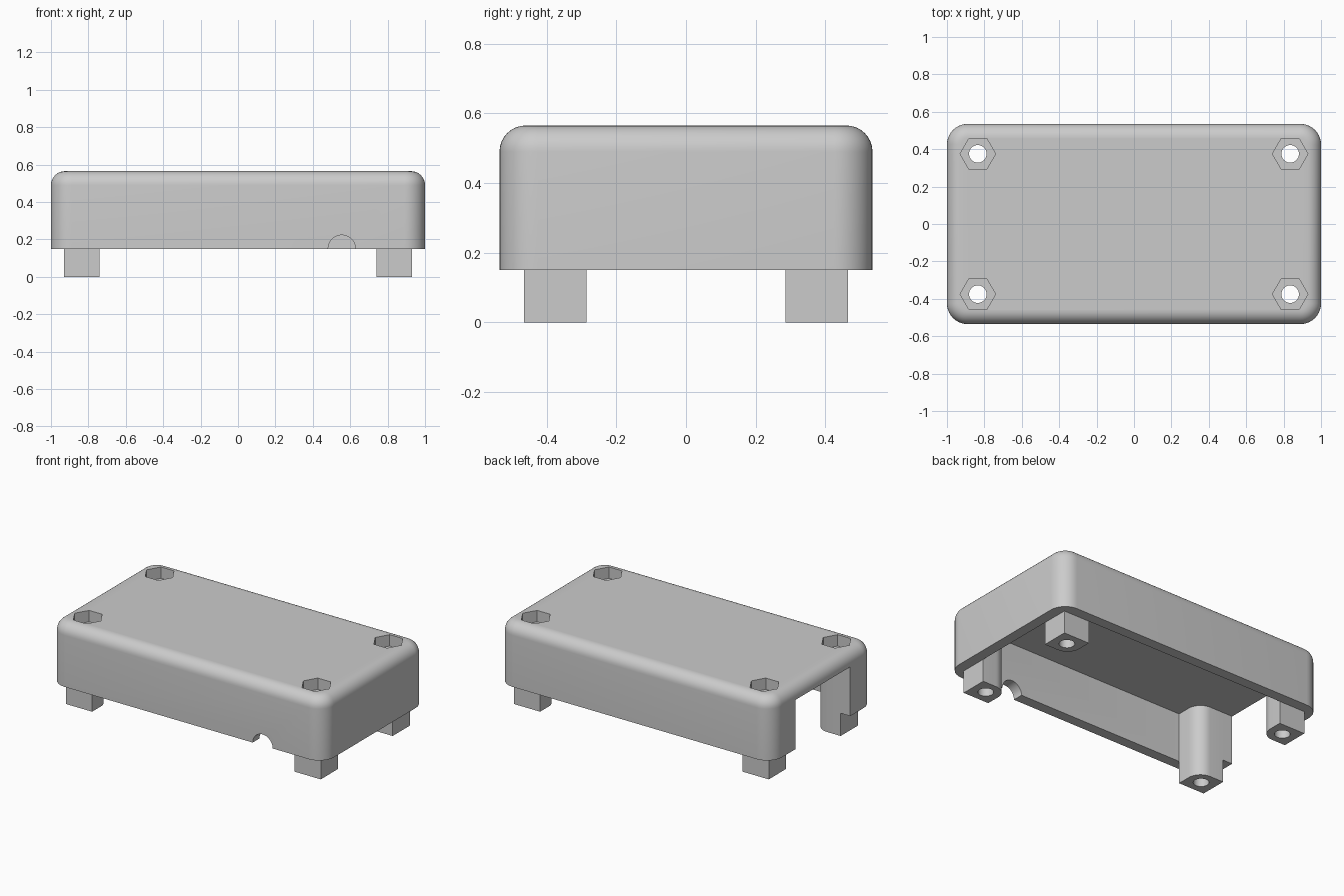
import bpy, bmesh
from math import sin, cos, pi, radians

cube = bpy.data.objects.get("Cube")
if cube:
    bpy.data.objects.remove(cube)

grey = bpy.data.materials.new("light grey plastic")
grey.use_nodes = True
COLOUR = (0.6, 0.6, 0.6, 1)
grey.diffuse_color = COLOUR
grey.node_tree.nodes["Principled BSDF"].inputs["Base Color"].default_value = COLOUR

# Main sizes
HX, HY, CORNER, FILLET, WALL = 1.0, 0.535, 0.11, 0.075, 0.07
RIM, CEILING, TOP = 0.15, 0.475, 0.565
POST_X, POST_Y, POST_HX, POST_HY = 0.835, 0.375, 0.095, 0.09


def outline(hx, hy, radii, steps=10):
    """Rectangle outline with one radius per corner, counterclockwise from +x +y."""
    points = []
    for i, (sx, sy) in enumerate(((1, 1), (-1, 1), (-1, -1), (1, -1))):
        r = radii[i]
        count = steps if r > 0 else 0
        for k in range(count + 1):
            a = (i + k / max(count, 1)) * pi / 2
            points.append((sx * (hx - r) + r * cos(a), sy * (hy - r) + r * sin(a)))
    return points


def loft(name, rings, at=(0, 0)):
    """Closed solid through a stack of (outline, z) rings."""
    bm = bmesh.new()
    loops = [[bm.verts.new((x + at[0], y + at[1], z)) for x, y in pts] for pts, z in rings]
    for low, high in zip(loops, loops[1:]):
        for i in range(len(low)):
            j = (i + 1) % len(low)
            bm.faces.new((low[i], low[j], high[j], high[i]))
    bm.faces.new(loops[0][::-1])
    bm.faces.new(loops[-1])
    mesh = bpy.data.meshes.new(name)
    bm.to_mesh(mesh)
    bm.free()
    ob = bpy.data.objects.new(name, mesh)
    bpy.context.collection.objects.link(ob)
    mesh.materials.append(grey)
    return ob


def prism(name, pts, z0, z1, at=(0, 0)):
    return loft(name, [(pts, z0), (pts, z1)], at)


def circle(r, sides):
    return [(r * cos(2 * pi * i / sides), r * sin(2 * pi * i / sides)) for i in range(sides)]


def activate(ob):
    bpy.ops.object.select_all(action="DESELECT")
    ob.select_set(True)
    bpy.context.view_layer.objects.active = ob


def cut(ob, cutter):
    cutter.hide_render = True
    activate(ob)
    mod = ob.modifiers.new("cut", "BOOLEAN")
    mod.operation, mod.solver, mod.object = "DIFFERENCE", "EXACT", cutter
    bpy.ops.object.modifier_apply(modifier=mod.name)
    bpy.data.objects.remove(cutter)


def smooth(ob):
    activate(ob)
    bpy.ops.object.shade_smooth_by_angle(angle=radians(30))


# Cover with rounded corners and a rolled top edge
rings = [(outline(HX, HY, [CORNER] * 4), RIM)]
for k in range(9):
    a = k / 8 * pi / 2
    inset = FILLET * (1 - cos(a))
    rings.append((outline(HX - inset, HY - inset, [CORNER - inset] * 4),
                  TOP - FILLET + FILLET * sin(a)))
cover = loft("cover", rings)

# Hollow inside, open at the bottom
cut(cover, prism("cavity_cutter", outline(HX - WALL, HY - WALL, [CORNER - WALL] * 4),
                 0, CEILING))

# Wide opening in the right end
cut(cover, prism("opening_cutter", outline(0.1, POST_Y - POST_HY, [0] * 4),
                 0, CEILING, (-HX, 0)))

# Half-round cable notch in the front wall
notch = prism("notch_cutter", circle(0.073, 48), -0.1, 0.1)
notch.rotation_euler.x = pi / 2
notch.location = (0.555, -HY, RIM)
cut(cover, notch)

# Corner posts, nut pockets and screw holes
for side, sx in (("left", 1), ("right", -1)):
    for end, sy in (("front", -1), ("back", 1)):
        at = (sx * POST_X, sy * POST_Y)
        inner = {(-1, -1): 0, (1, -1): 1, (1, 1): 2, (-1, 1): 3}[(sx, sy)]
        radii = [POST_HY if i == inner else 0 for i in range(4)]
        post = prism(f"{end}_{side}_post", outline(POST_HX, POST_HY, radii), 0, CEILING, at)
        cut(post, prism("hole_cutter", circle(0.047, 32), -0.1, 1, at))
        cut(cover, prism("hole_cutter", circle(0.047, 32), -0.1, 1, at))
        cut(cover, prism("nut_cutter", circle(0.095, 6), TOP - 0.075, 1, at))
        smooth(post)
smooth(cover)
